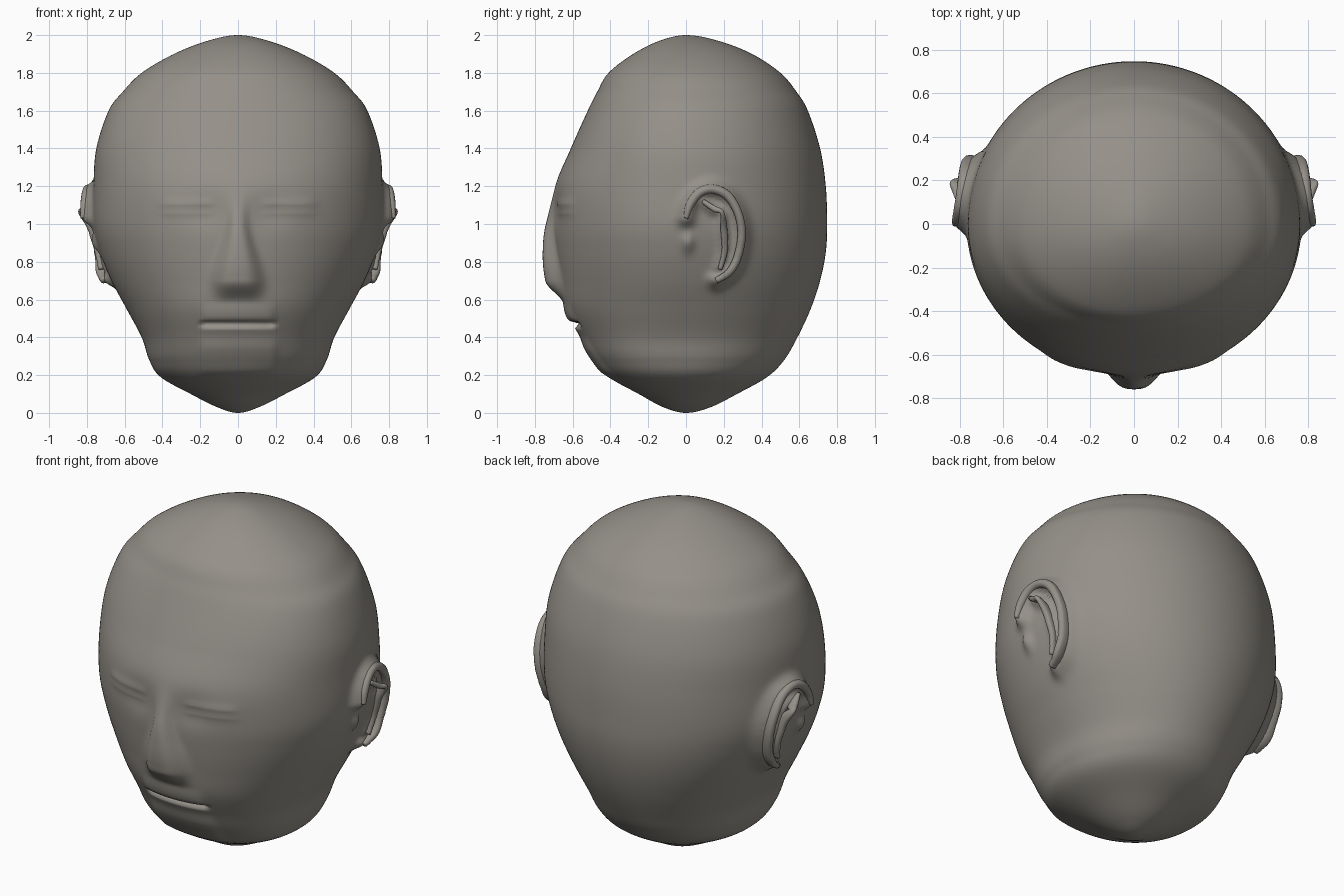
import bpy, bmesh
from math import sin, cos, pi, exp, sqrt
from mathutils import Vector

cube = bpy.data.objects.get("Cube")
if cube:
    bpy.data.objects.remove(cube, do_unlink=True)

clay = bpy.data.materials.new("warm grey clay")
clay.use_nodes = True
color = (0.30, 0.28, 0.25, 1)
clay.diffuse_color = color
clay.node_tree.nodes["Principled BSDF"].inputs["Base Color"].default_value = color

# Head profile: height, half width, front depth, back depth
PROFILE = [
    (0, 0, 0, 0), (.03, .11, .12, .13), (.1, .25, .25, .27), (.19, .41, .41, .43),
    (.28, .47, .49, .52), (.4, .51, .56, .59), (.55, .59, .64, .66),
    (.7, .67, .67, .71), (.85, .73, .69, .74), (1, .765, .7, .747), (1.2, .765, .69, .74),
    (1.4, .75, .61, .71), (1.6, .685, .52, .645), (1.7, .61, .47, .585),
    (1.8, .51, .41, .5), (1.9, .34, .28, .35), (1.97, .16, .14, .17), (2, 0, 0, 0)]


def spline(points, steps):
    """Smooth path through points, with mirrored ends handled by the caller."""
    out = []
    for a, b, c, d in zip(points, points[1:], points[2:], points[3:]):
        for s in range(steps):
            t = s / steps
            out.append(tuple(
                q + t * (r - p + t * (2 * p - 5 * q + 4 * r - u + t * (3 * (q - r) + u - p))) / 2
                for p, q, r, u in zip(a, b, c, d)))
    return out + [tuple(points[-2])]


def pole(p):
    return (p[0], -p[1], -p[2], -p[3])


RINGS = spline([pole(PROFILE[1])] + PROFILE + [pole(PROFILE[-2])], 12)


def bell(v, centre, width):
    return exp(-((v - centre) / width) ** 2)


def ramp(v, lo, hi):
    t = min(1, max(0, (v - lo) / (hi - lo)))
    return t * t * (3 - 2 * t)


# Ear paths: depth, height, lift off the skin, tube radius
RIM = [(.0, 1.03, .055, .012), (.02, 1.1, .045, .022), (.07, 1.165, .04, .024),
       (.14, 1.185, .04, .024), (.22, 1.15, .05, .024), (.275, 1.06, .06, .022),
       (.295, .95, .06, .022), (.275, .83, .065, .022), (.23, .745, .075, .02),
       (.16, .7, .06, .016)]
FOLD = [(.09, 1.12, .035, .012), (.15, 1.08, .065, .016), (.19, 1.06, .09, .012),
        (.2, .98, .045, .018), (.205, .86, .04, .016), (.18, .76, .05, .012)]


def ends(points):
    return [points[0]] + points + [points[-1]]


RIM_PATH = spline(ends(RIM), 6)
FOLD_PATH = spline(ends(FOLD), 6)


def side_surface(y, z):
    ring = min(RINGS, key=lambda r: abs(r[0] - z))
    return ring[1] * sqrt(max(0, 1 - (y / ring[3 if y > 0 else 2]) ** 2))


def face_relief(x, z):
    """Forward push of the skin for nose, eyes, mouth and chin."""
    ax = abs(x)
    # nose
    width = .045 + .075 * ramp(z, 1.05, .68)
    push = .075 * ramp(z, 1.2, .74) * ramp(z, .58, .7) * exp(-(ax / width) ** 4)
    push += .012 * bell(z, 1.0, .15) * bell(ax, 0, .07)
    # eye sockets, closed lids and lid crease
    push -= .014 * bell(z, 1.07, .09) * bell(ax, .17, .1)
    lid = ramp(ax, .1, .17) * ramp(ax, .45, .36)
    push += .012 * lid * bell(z, 1.09, .035)
    push -= .012 * lid * bell(z, 1.085, .01)
    # mouth slit under the upper lip
    mouth = ramp(ax, .22, .16)
    push += .012 * mouth * ramp(z, .475, .49) * ramp(z, .6, .5)
    push -= .04 * mouth * bell(z, .47, .011)
    # chin pad
    push += .012 * ramp(ax, .24, .17) * ramp(z, .17, .23) * ramp(z, .42, .33)
    return push


def ear_relief(y, z):
    """Sideways swelling of the skin around the ear."""
    if not (-.15 < y < .45 and .55 < z < 1.35):
        return 0
    d = min(sqrt((y - p[0]) ** 2 + (z - p[1]) ** 2) for p in RIM_PATH)
    f = min(sqrt((y - p[0]) ** 2 + (z - p[1]) ** 2) for p in FOLD_PATH)
    tragus = .03 * bell(y, .01, .03) * bell(z, .9, .05)
    return max(.055 * bell(d, 0, .04), .04 * bell(f, 0, .03)) + tragus


def finish(name, bm):
    bmesh.ops.recalc_face_normals(bm, faces=bm.faces)
    mesh = bpy.data.meshes.new(name)
    bm.to_mesh(mesh)
    bm.free()
    mesh.materials.append(clay)
    for face in mesh.polygons:
        face.use_smooth = True
    obj = bpy.data.objects.new(name, mesh)
    bpy.context.collection.objects.link(obj)
    return obj


def loft(bm, loops):
    for a, b in zip(loops, loops[1:]):
        for i in range(len(a)):
            j = (i + 1) % len(a)
            bm.faces.new((a[i], a[j], b[j], b[i]))


def power(v, n):
    return abs(v) ** n * (1 if v > 0 else -1)


# Head
SEGMENTS = 256
bm = bmesh.new()
loops = []
for z, w, front, back in RINGS[1:-1]:
    loop = []
    square = 1 - .12 * bell(z, .3, .2) - .05 * bell(z, 1.5, .2)
    for i in range(SEGMENTS):
        a = 2 * pi * i / SEGMENTS
        c, s = cos(a), sin(a)
        n = square if s < 0 else 1
        x = w * power(c, n)
        y = power(s, n) * (back if s > 0 else front)
        if s < -.3:
            y -= face_relief(x, z)
        if abs(c) > .6:
            x += ear_relief(y, z) * (1 if c > 0 else -1)
        loop.append(bm.verts.new((x, y, z)))
    loops.append(loop)
loft(bm, loops)
for loop, z in ((loops[0], 0), (loops[-1], 2)):
    tip = bm.verts.new((0, 0, z))
    for i in range(SEGMENTS):
        bm.faces.new((loop[i], loop[(i + 1) % SEGMENTS], tip))
finish("head", bm)


# Ear rims and inner folds, swept along their paths on both sides
def ear_tube(name, path, side):
    bm = bmesh.new()
    points = [Vector((side * (side_surface(y, z) + lift), y, z)) for y, z, lift, r in path]
    loops = []
    for i, p in enumerate(points):
        along = (points[min(i + 1, len(points) - 1)] - points[max(i - 1, 0)]).normalized()
        across = along.cross(Vector((side, 0, 0))).normalized()
        out = across.cross(along)
        r = path[i][3]
        # the section is deeper than wide so that its foot sinks into the skin
        loops.append([bm.verts.new(p + across * r * cos(t) + out * r * sin(t) * (1 if sin(t) > 0 else 2.5))
                      for t in (2 * pi * k / 12 for k in range(12))])
    loft(bm, loops)
    bm.faces.new(loops[0])
    bm.faces.new(loops[-1])
    finish(name, bm)


for label, side in (("left", 1), ("right", -1)):
    ear_tube(label + "_ear_rim", RIM_PATH, side)
    ear_tube(label + "_ear_fold", FOLD_PATH, side)
